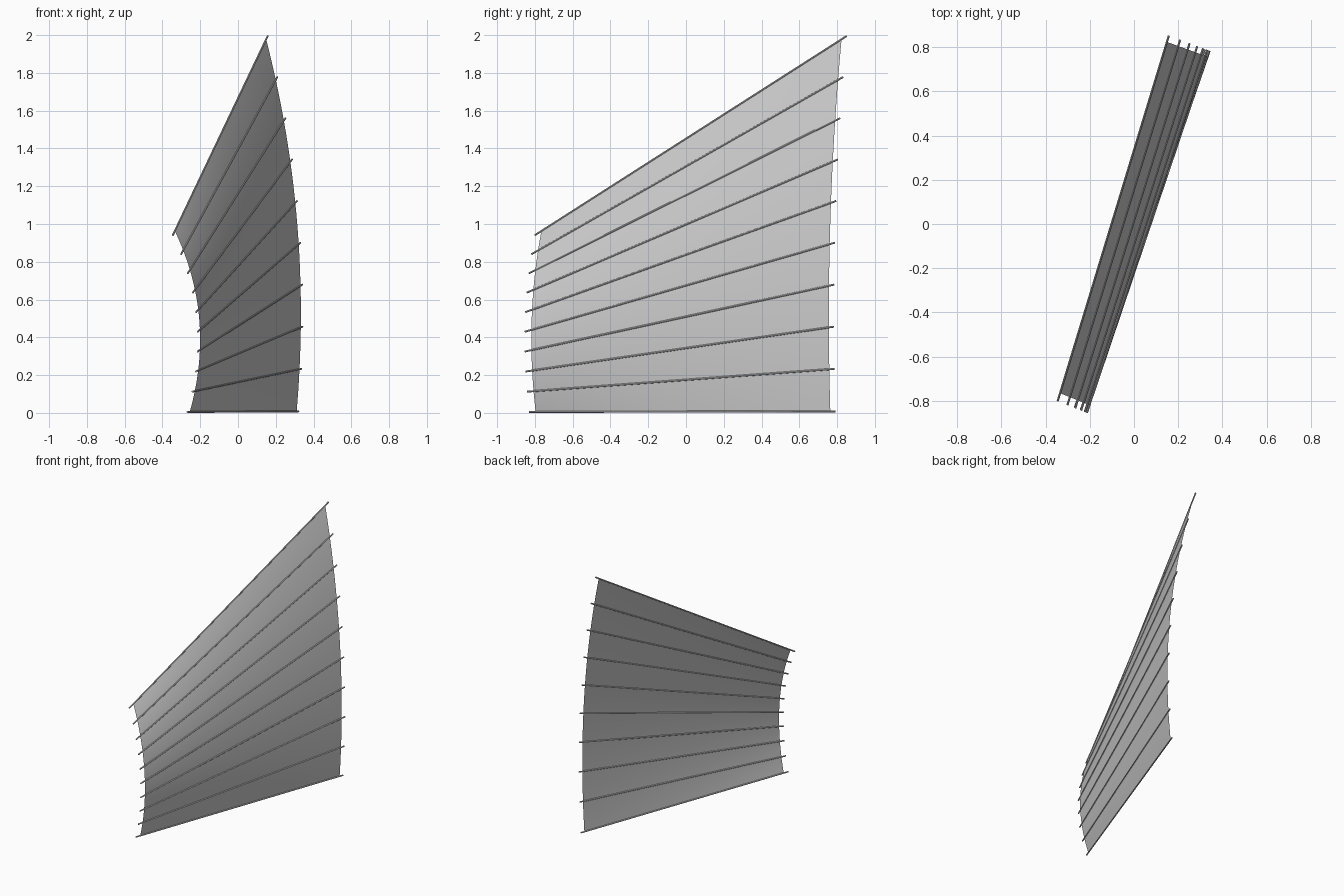
import bpy, bmesh
from mathutils import Vector

if "Cube" in bpy.data.objects:
    bpy.data.objects.remove(bpy.data.objects["Cube"])

BATTENS = 10
RADIUS = 0.005

# Quadratic edge curves (constant, linear, squared) for x, y, z; t = 0 foot, 1 head
LUFF = ((-0.268, 0.284, -0.361), (-0.830, -0.117, 0.147), (0.005, 0.972, -0.036))
LEECH = ((0.320, 0.171, -0.334), (0.790, -0.060, 0.120), (0.008, 2.027, -0.040))


def edge(curve, t):
    return Vector([a + b * t + c * t * t for a, b, c in curve])


def finish(bm, name):
    mesh = bpy.data.meshes.new(name)
    bm.to_mesh(mesh)
    bm.free()
    ob = bpy.data.objects.new(name, mesh)
    bpy.context.collection.objects.link(ob)
    for p in mesh.polygons:
        p.use_smooth = True
    return ob


# Sail cloth: ruled sheet between the two edges, slightly inside the batten tips
rows, cols = 36, 16
bm = bmesh.new()
grid = []
for r in range(rows + 1):
    a, b = edge(LUFF, r / rows), edge(LEECH, r / rows)
    grid.append([bm.verts.new(a.lerp(b, 0.021 + 0.963 * c / cols))
                 for c in range(cols + 1)])
for r in range(rows):
    for c in range(cols):
        bm.faces.new((grid[r][c], grid[r][c + 1], grid[r + 1][c + 1], grid[r + 1][c]))
finish(bm, "sail_cloth")

# Battens: thin round rods fanning across the sail
for i in range(BATTENS):
    t = i / (BATTENS - 1)
    a, b = edge(LUFF, t), edge(LEECH, t)
    bpy.ops.mesh.primitive_cylinder_add(vertices=10, radius=RADIUS,
                                        depth=(b - a).length, location=(a + b) / 2)
    rod = bpy.context.object
    rod.name = f"batten_{i + 1}"
    rod.rotation_euler = (b - a).to_track_quat('Z', 'Y').to_euler()
    bpy.ops.object.shade_smooth_by_angle()
